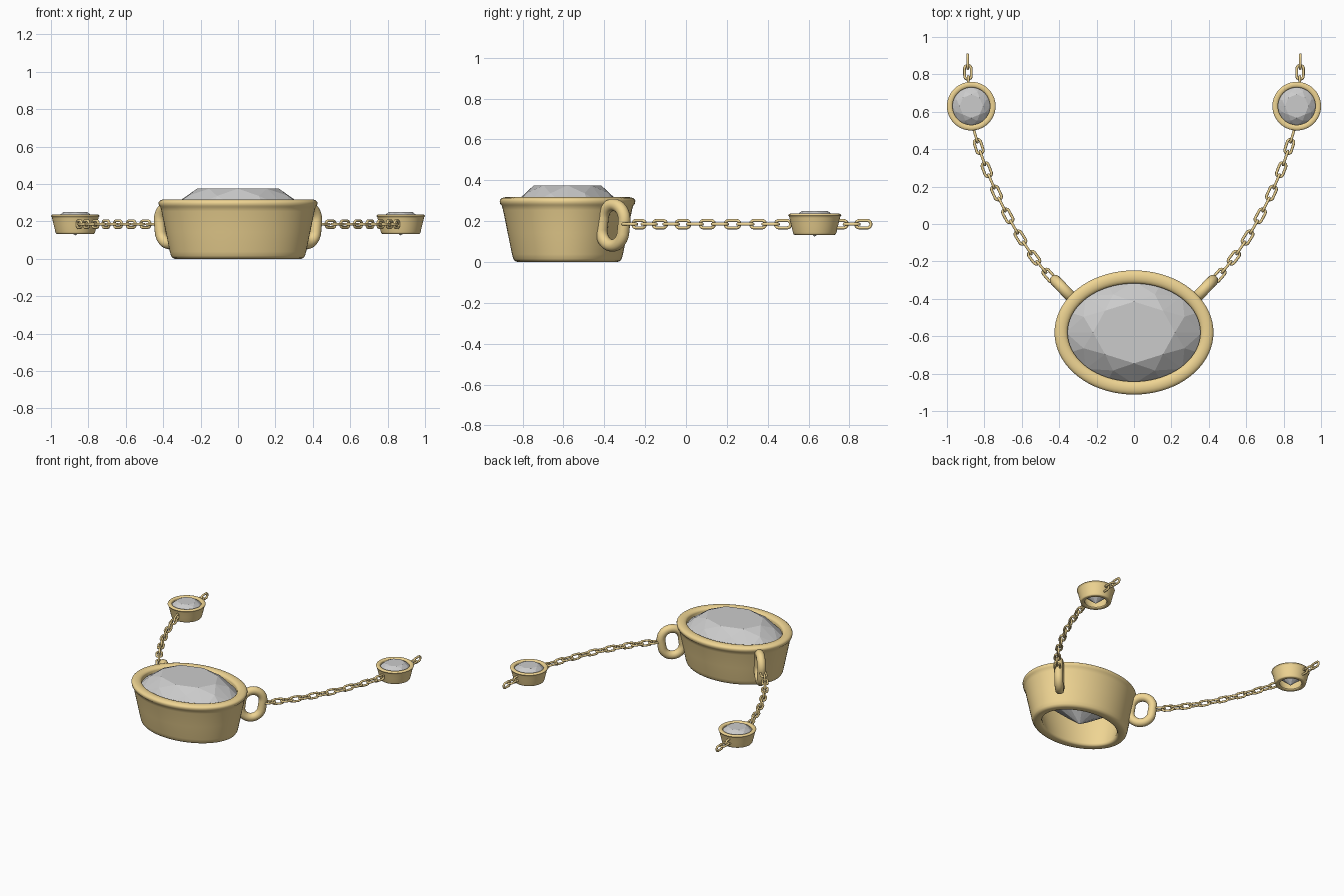
import bpy, bmesh
from math import sin, cos, pi, radians
from mathutils import Vector
from mathutils.geometry import interpolate_bezier

if "Cube" in bpy.data.objects:
    bpy.data.objects.remove(bpy.data.objects["Cube"])

gold = bpy.data.materials.new("gold")
gold.diffuse_color = (0.86, 0.66, 0.29, 1)
gold.use_nodes = True
gold.node_tree.nodes["Principled BSDF"].inputs["Base Color"].default_value = gold.diffuse_color


def finish(bm, name, smooth=True, mirror=False):
    bmesh.ops.recalc_face_normals(bm, faces=bm.faces)
    me = bpy.data.meshes.new(name)
    bm.to_mesh(me)
    bm.free()
    ob = bpy.data.objects.new(name, me)
    bpy.context.collection.objects.link(ob)
    if smooth:
        me.materials.append(gold)
        bpy.ops.object.select_all(action='DESELECT')
        ob.select_set(True)
        bpy.context.view_layer.objects.active = ob
        bpy.ops.object.shade_smooth_by_angle(angle=radians(40))
    if mirror:
        ob.modifiers.new("mirror", 'MIRROR')
    return ob


def skin(bm, rows, closed):
    """Bridge rows of points; each row is a closed loop."""
    vs = [[bm.verts.new(p) for p in row] for row in rows]
    n = len(vs[0])
    for i in range(len(vs) if closed else len(vs) - 1):
        a, b = vs[i], vs[(i + 1) % len(vs)]
        for j in range(n):
            k = (j + 1) % n
            bm.faces.new((a[j], a[k], b[k], b[j]))


def bezel(name, c, rx, ry, wall, taper, h, mirror=False):
    # closed wall section: inset from the outer rim, height
    r = wall * 0.5
    lip = [(r - r * cos(t * pi / 8), h - r * 0.55 + r * 0.55 * sin(t * pi / 8)) for t in range(9)]
    inner = [(wall, h * 0.8), (wall + taper, h * 0.06), (wall + taper - h * 0.02, h * 0.015),
             (wall + taper - h * 0.05, 0)]
    outer = [(taper + h * 0.07, 0), (taper + h * 0.03, h * 0.015), (taper + h * 0.005, h * 0.05),
             (taper * 0.93, h * 0.12), (taper * 0.6, h * 0.45), (taper * 0.25, h * 0.8),
             (wall * 0.14, h * 0.87), (wall * 0.04, h * 0.89)]
    bm = bmesh.new()
    rows = []
    for o, z in lip + inner + outer:
        rows.append([(c[0] + (rx - o) * cos(a), c[1] + (ry - o) * sin(a), c[2] + z)
                     for a in (2 * pi * i / 72 for i in range(72))])
    skin(bm, rows, True)
    return finish(bm, name, mirror=mirror)


def gem(name, c, rx, ry, z_table, z_girdle, z_culet, mirror=False):
    # brilliant cut: table, star points, girdle, lower points, culet
    bm = bmesh.new()

    def ring(n, f, z, off=0.0):
        return [bm.verts.new((c[0] + rx * f * cos(2 * pi * (i + off) / n),
                              c[1] + ry * f * sin(2 * pi * (i + off) / n), z)) for i in range(n)]
    up, down = z_table - z_girdle, z_girdle - z_culet
    T = ring(8, 0.60, z_table)
    M = ring(8, 0.80, z_girdle + up * 0.62, 0.5)
    G = ring(16, 1.0, z_girdle)
    B = ring(16, 1.0, z_girdle - up * 0.1)
    L = ring(8, 0.30, z_culet + down * 0.27, 0.5)
    C = bm.verts.new((c[0], c[1], z_culet))
    bm.faces.new(T)
    for k in range(8):
        n, g, g1, g2 = (k + 1) % 8, 2 * k, 2 * k + 1, (2 * k + 2) % 16
        for f in ((T[k], M[k], T[n]), (T[k], G[g], M[k]), (T[k], M[k - 1], G[g]),
                  (M[k], G[g], G[g1]), (M[k], G[g1], G[g2]),
                  (G[g], B[g], B[g1], G[g1]), (G[g1], B[g1], B[g2], G[g2]),
                  (L[k], B[g1], B[g]), (L[k], B[g2], B[g1]),
                  (C, L[k], B[g]), (C, B[g], L[k - 1])):
            bm.faces.new(f)
    return finish(bm, name, smooth=False, mirror=mirror)


def link(bm, c, u, v, long, short, r, n=24, m=10):
    """Rounded oblong wire loop, long axis u and short axis v."""
    w = u.cross(v)
    rows = []
    for i in range(n):
        a = 2 * pi * (i + 0.5) / n
        out = u * cos(a) + v * sin(a)
        p = c + out * short + u * ((long - short) * (1 if cos(a) > 0 else -1))
        rows.append([p + r * (out * cos(b) + w * sin(b)) for b in (2 * pi * j / m for j in range(m))])
    skin(bm, rows, True)


Z = Vector((0, 0, 1))

# centre stone and setting
bezel("centre_bezel", (0, -0.58, 0), 0.425, 0.332, 0.07, 0.065, 0.318)
gem("centre_stone", (0, -0.58), 0.365, 0.275, 0.375, 0.272, 0.03)

# side stones and settings
bezel("side_bezel", (0.87, 0.63, 0.133), 0.13, 0.13, 0.03, 0.025, 0.104, mirror=True)
gem("side_stone", (0.87, 0.63), 0.105, 0.105, 0.25, 0.217, 0.124, mirror=True)

# large loops on the centre setting, leaning with its wall
d = Vector((0.69, 0.724, 0)).normalized()
lean = (Z + d * 0.14).normalized()
bm = bmesh.new()
link(bm, Vector((0.367, -0.358, 0.18)), lean, lean.cross(d).cross(lean).normalized(),
     0.1, 0.074, 0.03, 48, 16)
finish(bm, "pendant_loop", mirror=True)

# chain between the settings, links alternately flat and upright
bm = bmesh.new()
N = 14
path = interpolate_bezier(Vector((0.455, -0.275, 0.185)), Vector((0.63, -0.085, 0.185)),
                          Vector((0.777, 0.215, 0.185)), Vector((0.848, 0.475, 0.185)), N)
for i, p in enumerate(path):
    t = (path[min(i + 1, N - 1)] - path[max(i - 1, 0)]).normalized()
    link(bm, p, t, Z if i % 2 else Z.cross(t), 0.039, 0.018, 0.0075)
finish(bm, "chain", mirror=True)

# short chain ends behind the side settings
bm = bmesh.new()
for i, (x, y) in enumerate(((0.886, 0.752), (0.888, 0.811), (0.889, 0.868))):
    t = Vector((0.02, 1, 0)).normalized()
    link(bm, Vector((x, y, 0.185)), t, Z.cross(t) if i % 2 else Z, 0.037, 0.018, 0.0075)
finish(bm, "chain_end", mirror=True)
